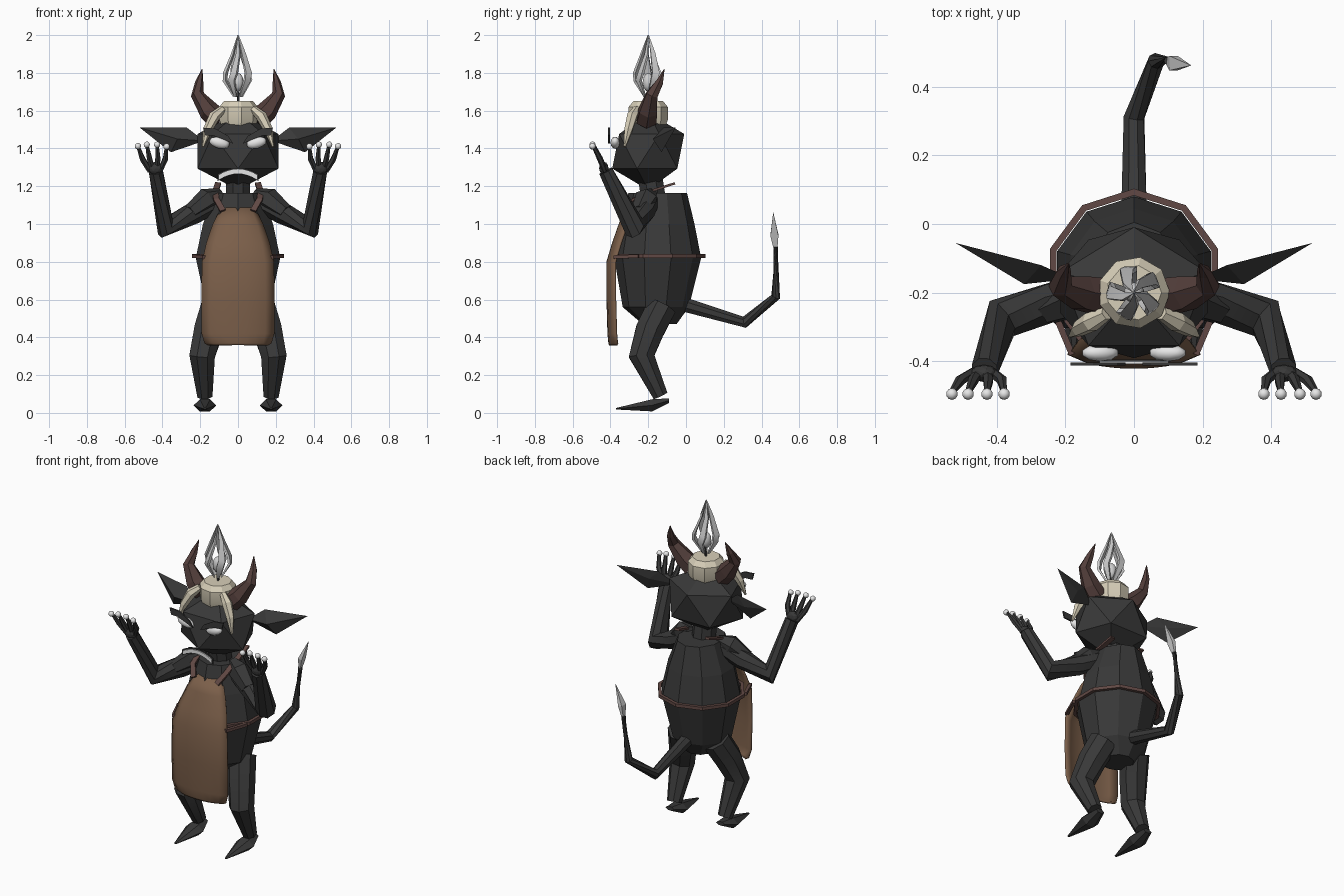
import bpy, bmesh, math
from mathutils import Vector, Matrix

if "Cube" in bpy.data.objects:
    bpy.data.objects.remove(bpy.data.objects["Cube"])

def mat(name, rgb):
    m = bpy.data.materials.new(name)
    m.diffuse_color = (*rgb, 1)
    m.use_nodes = True
    m.node_tree.nodes["Principled BSDF"].inputs["Base Color"].default_value = m.diffuse_color
    return m

DARK = mat("charcoal", (0.04, 0.04, 0.04))
APRON = mat("leather brown", (0.20, 0.115, 0.068))
HORN = mat("horn brown", (0.085, 0.048, 0.043))
STRAP = mat("strap brown", (0.12, 0.066, 0.058))
WAX = mat("wax cream", (0.68, 0.62, 0.48))
SILVER = mat("pale silver", (0.62, 0.62, 0.62))
WHITE = mat("white", (0.8, 0.8, 0.8))

def finish(name, bm, m, smooth=None):
    bmesh.ops.recalc_face_normals(bm, faces=bm.faces)
    me = bpy.data.meshes.new(name)
    bm.to_mesh(me)
    bm.free()
    me.materials.append(m)
    ob = bpy.data.objects.new(name, me)
    bpy.context.collection.objects.link(ob)
    if smooth:
        bpy.ops.object.select_all(action='DESELECT')
        ob.select_set(True)
        bpy.context.view_layer.objects.active = ob
        bpy.ops.object.shade_smooth_by_angle(angle=math.radians(smooth))
    return ob

def skin(bm, rings, closed=False):
    """Bridge equal rings of verts; cap the ends unless the path is closed."""
    n = len(rings[0])
    pairs = list(zip(rings, rings[1:])) + ([(rings[-1], rings[0])] if closed else [])
    for a, b in pairs:
        for i in range(n):
            j = (i + 1) % n
            bm.faces.new((a[i], a[j], b[j], b[i]))
    if not closed:
        bm.faces.new(rings[0])
        bm.faces.new(rings[-1])

def tube(name, path, radii, m, sides=8, smooth=None, flat=1.0, up=(1, 0, 0), closed=False):
    """Tube along a path; flat squashes the section across the up direction."""
    P = [Vector(p) for p in path]
    bm, rings, k = bmesh.new(), [], len(P)
    for i, p in enumerate(P):
        a = P[i - 1] if (i or closed) else p
        b = P[(i + 1) % k] if (i < k - 1 or closed) else p
        d1, d2 = (p - a).normalized(), (b - p).normalized()
        t = (d1 + d2).normalized()
        u = Vector(up)
        u = (u - t * u.dot(t)).normalized()
        v = t.cross(u)
        rings.append([bm.verts.new(p + radii[i] * (u * math.cos(w) + v * math.sin(w) * flat))
                      for w in (2 * math.pi * (s + .5) / sides for s in range(sides))])
    skin(bm, rings, closed)
    return finish(name, bm, m, smooth)

def stack(name, rows, m, sides, smooth=None, phase=0.0):
    """Horizontal elliptical rings: (z, centre y, x radius, y radius)."""
    bm = bmesh.new()
    skin(bm, [[bm.verts.new((rx * math.cos(w), cy + ry * math.sin(w), z))
               for w in (2 * math.pi * (s + phase) / sides for s in range(sides))]
              for z, cy, rx, ry in rows])
    return finish(name, bm, m, smooth)

def ball(name, loc, scale, m, sub=2, smooth=None, rot=None):
    bm = bmesh.new()
    M = Matrix.Translation(loc) @ (rot or Matrix()) @ Matrix.Diagonal((*scale, 1))
    bmesh.ops.create_icosphere(bm, subdivisions=sub, radius=1, matrix=M)
    return finish(name, bm, m, smooth)

def plate(name, pts, y, m, depth=0.009):
    """Thin plate outlined in x,z at depth y."""
    bm = bmesh.new()
    skin(bm, [[bm.verts.new((x, yy, z)) for x, z in pts] for yy in (y, y + depth)])
    return finish(name, bm, m)

# Barrel torso and neck
stack("torso", [(0.47, -0.14, 0.09, 0.09), (0.56, -0.16, 0.175, 0.175),
                (0.82, -0.15, 0.235, 0.23), (1.0, -0.15, 0.195, 0.195),
                (1.165, -0.15, 0.13, 0.155)], DARK, 10, phase=.5)
tube("neck", [(0, -0.17, 1.12), (0, -0.19, 1.25)], [0.07, 0.07], DARK)

# Faceted head, one lower corner facing forward
bm = bmesh.new()
bmesh.ops.create_icosphere(bm, subdivisions=1, radius=1)
bmesh.ops.rotate(bm, verts=bm.verts, matrix=Matrix.Rotation(math.pi / 2, 3, 'Z'))
for v in bm.verts:
    v.co = Vector((v.co.x * 0.252, v.co.y * 0.213 - 0.2, v.co.z * 0.205 + 1.385))
finish("head", bm, DARK)

# Candle on the head with wick and flame
stack("candle", [(1.5, -0.2, 0.085, 0.085), (1.55, -0.2, 0.105, 0.105),
                 (1.62, -0.2, 0.105, 0.105), (1.65, -0.2, 0.08, 0.08)], WAX, 9, 30)
tube("wick", [(0, -0.2, 1.63), (0.004, -0.2, 1.70)], [0.008, 0.006], DARK, 5)
ball("flame_core", (0, -0.2, 1.75), (0.03, 0.03, 0.05), SILVER, 2, 60)
for k in range(5):
    path = []
    for r, z, tw in ((0.022, 1.675, 0), (0.07, 1.76, .15), (0.066, 1.80, .35),
                     (0.03, 1.90, .7), (0.002, 2.0, 1.0)):
        w = 2 * math.pi * k / 5 + 0.3 + tw
        path.append((r * math.cos(w), -0.2 + r * math.sin(w), z))
    w = 2 * math.pi * k / 5 + 0.3
    tube(f"flame_petal_{k + 1}", path, [0.012, 0.026, 0.027, 0.018, 0.002], SILVER, 4, 40,
         flat=0.4, up=(-math.sin(w), math.cos(w), 0))

# Apron: curved smooth sheet, given thickness
rows = [(1.085, -0.315, 0.085), (1.0, -0.35, 0.13), (0.9, -0.385, 0.165), (0.8, -0.415, 0.188),
        (0.6, -0.415, 0.192), (0.42, -0.41, 0.19), (0.37, -0.405, 0.175), (0.36, -0.402, 0.155)]
bm = bmesh.new()
N = 8
grid = [[bm.verts.new((hw * (2 * i / N - 1), y + 0.04 * abs(2 * i / N - 1) ** 2.5, z))
         for i in range(N + 1)] for z, y, hw in rows]
for a, b in zip(grid, grid[1:]):
    for i in range(N):
        bm.faces.new((a[i], b[i], b[i + 1], a[i + 1]))
ob = finish("apron", bm, APRON, 50)
sol = ob.modifiers.new("thickness", 'SOLIDIFY')
sol.thickness = 0.012
sol.offset = 0

# Belt around the torso
belt = []
for i in range(10):
    w = 2 * math.pi * (i + .5) / 10
    belt.append((0.247 * math.cos(w), -0.15 + 0.243 * math.sin(w), 0.83))
tube("belt", belt, [0.014] * 10, STRAP, 4, up=(0, 0, 1), closed=True)

# Tail with leaf-shaped tip
tube("tail", [(0, -0.03, 0.58), (0, 0.31, 0.48), (0.065, 0.475, 0.615), (0.10, 0.475, 0.88)],
     [0.042, 0.032, 0.025, 0.013], DARK, 8, 35, up=(0, 0.3, 1))
tube("tail_tip", [(0.098, 0.475, 0.86), (0.115, 0.468, 0.94), (0.165, 0.462, 1.06)],
     [0.012, 0.03, 0.001], SILVER, 4, flat=0.6, up=(0, 1, 0))

# Mouth: downturned pale strip on a dark lip
def arc(h, w, drop, z):
    xs = [w * (i / 4 - 1) for i in range(9)]
    top = [(x, z + h - drop * (x / w) ** 2) for x in xs]
    return top + [(x, z - drop * (x / w) ** 2 * 1.1) for x in reversed(xs)]
plate("mouth", arc(0.022, 0.10, 0.03, 1.268), -0.407, WHITE)
plate("lip", arc(0.034, 0.108, 0.032, 1.263), -0.400, DARK, 0.006)

for s, side in ((1, "right"), (-1, "left")):
    def mx(pts):
        return [(s * p[0], *p[1:]) for p in pts]
    # Slanted eyes and angry brows
    ball(f"eye_{side}", (s * 0.098, -0.375, 1.43), (0.056, 0.025, 0.030), WHITE, 2, 60,
         Matrix.Rotation(s * -0.25, 4, 'Y'))
    plate(f"brow_{side}", mx([(0.025, 1.425), (0.07, 1.445), (0.13, 1.468), (0.175, 1.47),
                              (0.185, 1.51), (0.12, 1.505), (0.05, 1.465)]), -0.412, DARK)
    # Horns, bent inward at the tip
    tube(f"horn_{side}", mx([(0.10, -0.21, 1.55), (0.155, -0.20, 1.60), (0.215, -0.18, 1.685),
                             (0.205, -0.14, 1.75), (0.19, -0.115, 1.82)]),
         [0.06, 0.055, 0.035, 0.022, 0.002], HORN, 6, up=(0, 1, 0))
    # Ears: flat diamond with a centre ridge
    bm = bmesh.new()
    rim = [bm.verts.new(p) for p in mx([(0.18, -0.16, 1.44), (0.27, -0.12, 1.51),
                                        (0.52, -0.055, 1.51), (0.355, -0.13, 1.38)])]
    for p in mx([(0.32, -0.175, 1.45), (0.33, -0.105, 1.455)]):
        c = bm.verts.new(p)
        for i in range(4):
            bm.faces.new((rim[i], rim[(i + 1) % 4], c))
    finish(f"ear_{side}", bm, DARK)
    # Wax drip running down the brow
    tube(f"wax_drip_{side}", mx([(0.08, -0.26, 1.61), (0.125, -0.285, 1.57), (0.16, -0.305, 1.50),
                                 (0.185, -0.325, 1.41)]), [0.02, 0.03, 0.024, 0.006], WAX, 6,
         up=(0, 1, 0))
    # Arm, raised from the elbow
    tube(f"arm_{side}", mx([(0.11, -0.19, 1.12), (0.23, -0.225, 1.06), (0.385, -0.275, 0.985),
                            (0.435, -0.425, 1.28)]), [0.05, 0.06, 0.062, 0.04], DARK, 8, 35,
         up=(0, 1, 0.2))
    # Shoulder cap
    tube(f"shoulder_{side}", mx([(0.09, -0.18, 1.16), (0.16, -0.21, 1.13), (0.25, -0.25, 1.06)]),
         [0.03, 0.065, 0.045], DARK, 6, up=(0, 1, 0))
    # Palm, splayed fingers and pale claws
    ball(f"palm_{side}", (s * 0.437, -0.435, 1.295), (0.04, 0.025, 0.035), DARK)
    for k, (x, z) in enumerate(((0.378, 1.41), (0.428, 1.42), (0.483, 1.42), (0.53, 1.412))):
        root = 0.44 + (x - 0.454) * 0.35
        mid = 0.445 + (x - 0.454) * 0.8
        tube(f"finger_{side}_{k + 1}", mx([(root, -0.43, 1.28), (mid, -0.455, 1.345),
                                           (x, -0.49, z)]), [0.014, 0.016, 0.009], DARK, 6, 40)
        ball(f"claw_{side}_{k + 1}", (s * x, -0.495, z), (0.017,) * 3, WHITE, 2, 60)
    # Apron straps over the shoulder, and side ties to the belt
    tube(f"shoulder_strap_{side}", mx([(0.08, -0.325, 1.07), (0.115, -0.28, 1.13),
                                       (0.12, -0.2, 1.17), (0.105, -0.06, 1.215)]),
         [0.022] * 4, STRAP, 4, flat=0.4)
    tube(f"side_tie_{side}", mx([(0.18, -0.38, 0.825), (0.235, -0.25, 0.83)]),
         [0.013] * 2, STRAP, 4, up=(0, 0, 1))
    # Bent leg
    tube(f"leg_{side}", mx([(0.115, -0.13, 0.56), (0.155, -0.19, 0.44), (0.19, -0.235, 0.3),
                            (0.175, -0.135, 0.09)]), [0.085, 0.082, 0.073, 0.043], DARK, 8, 35)
    # Pointed wedge foot
    bm = bmesh.new()
    skin(bm, [[bm.verts.new((s * 0.175 + w * c, y, z + h * d)) for c, d in
               ((-1, 0), (-.45, 1), (.45, 1), (1, 0), (.45, -1), (-.45, -1))]
              for y, z, w, h in ((-0.09, 0.065, 0.03, 0.012), (-0.18, 0.04, 0.06, 0.032),
                                 (-0.37, 0.022, 0.008, 0.004))])
    finish(f"foot_{side}", bm, DARK)
